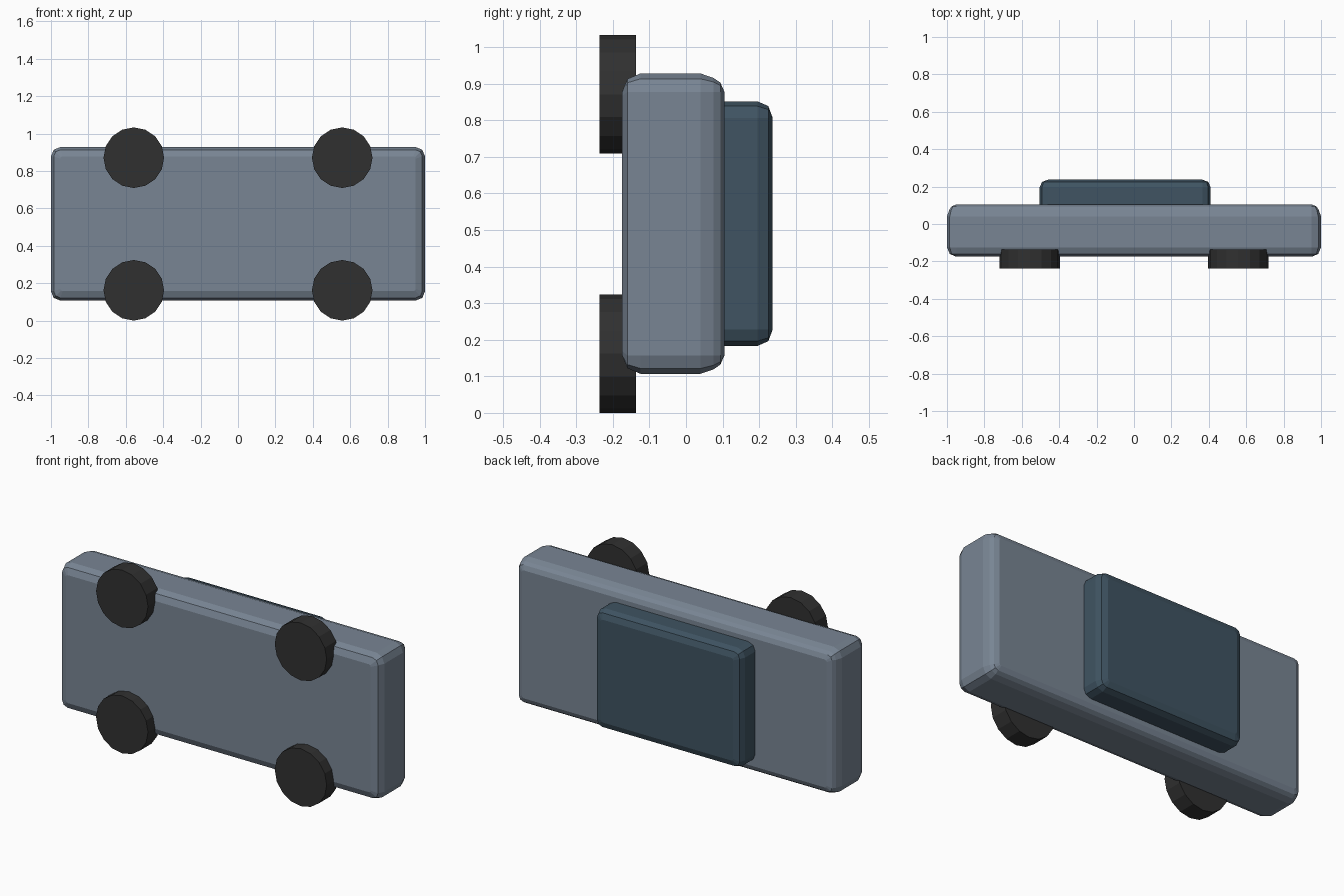
import bpy, bmesh, math

if "Cube" in bpy.data.objects:
    bpy.data.objects.remove(bpy.data.objects["Cube"])


def material(name, rgb):
    m = bpy.data.materials.new(name)
    m.diffuse_color = (*rgb, 1)
    m.use_nodes = True
    m.node_tree.nodes["Principled BSDF"].inputs["Base Color"].default_value = m.diffuse_color
    return m


SLATE = material("slate paint", (0.19, 0.235, 0.295))
NAVY = material("dark blue cabin", (0.05, 0.088, 0.122))
RUBBER = material("black rubber", (0.03, 0.03, 0.03))


def finish(bm, name, mat):
    bmesh.ops.recalc_face_normals(bm, faces=bm.faces)
    me = bpy.data.meshes.new(name)
    bm.to_mesh(me)
    bm.free()
    me.materials.append(mat)
    ob = bpy.data.objects.new(name, me)
    bpy.context.collection.objects.link(ob)
    return ob


def rounded_slab(name, x0, x1, z0, z1, corner, levels, mat):
    """Loft of corner-cut rectangles; levels = (y, inset)."""
    bm = bmesh.new()
    rings = []
    for y, inset in levels:
        c = max(corner - inset, 0.012)
        ring = []
        for k, (sx, sz) in enumerate([(1, 1), (-1, 1), (-1, -1), (1, -1)]):
            cx = (x1 - inset - c) if sx > 0 else (x0 + inset + c)
            cz = (z1 - inset - c) if sz > 0 else (z0 + inset + c)
            for s in range(3):
                a = math.radians(90 * k + 45 * s)
                ring.append(bm.verts.new((cx + c * math.cos(a), y, cz + c * math.sin(a))))
        rings.append(ring)
    n = len(rings[0])
    for a, b in zip(rings, rings[1:]):
        for i in range(n):
            j = (i + 1) % n
            bm.faces.new((a[i], a[j], b[j], b[i]))
    bm.faces.new(rings[0])
    bm.faces.new(rings[-1])
    return finish(bm, name, mat)


# Main body, rounded toward both broad faces
rounded_slab("body", -1, 1, 0.107, 0.928, 0.05,
             [(-0.175, 0.05), (-0.16, 0.015), (-0.125, 0), (0.04, 0),
              (0.075, 0.012), (0.094, 0.025), (0.105, 0.05)], SLATE)

# Cabin block on the back
rounded_slab("cabin", -0.505, 0.41, 0.183, 0.852, 0.045,
             [(0.09, 0), (0.195, 0), (0.225, 0.013), (0.237, 0.045)], NAVY)

# Four wheels with 16 sides
R, SIDES = 0.162, 16
for row, z in (("lower", 0.162), ("upper", 0.871)):
    for side, x in (("left", -0.557), ("right", 0.557)):
        bm = bmesh.new()
        rings = [[bm.verts.new((x + R * math.cos(2 * math.pi * i / SIDES), y,
                                z + R * math.sin(2 * math.pi * i / SIDES)))
                  for i in range(SIDES)] for y in (-0.237, -0.137)]
        for i in range(SIDES):
            j = (i + 1) % SIDES
            bm.faces.new((rings[0][i], rings[0][j], rings[1][j], rings[1][i]))
        for ring in rings:
            bm.faces.new(ring)
        finish(bm, f"{row}_{side}_wheel", RUBBER)
